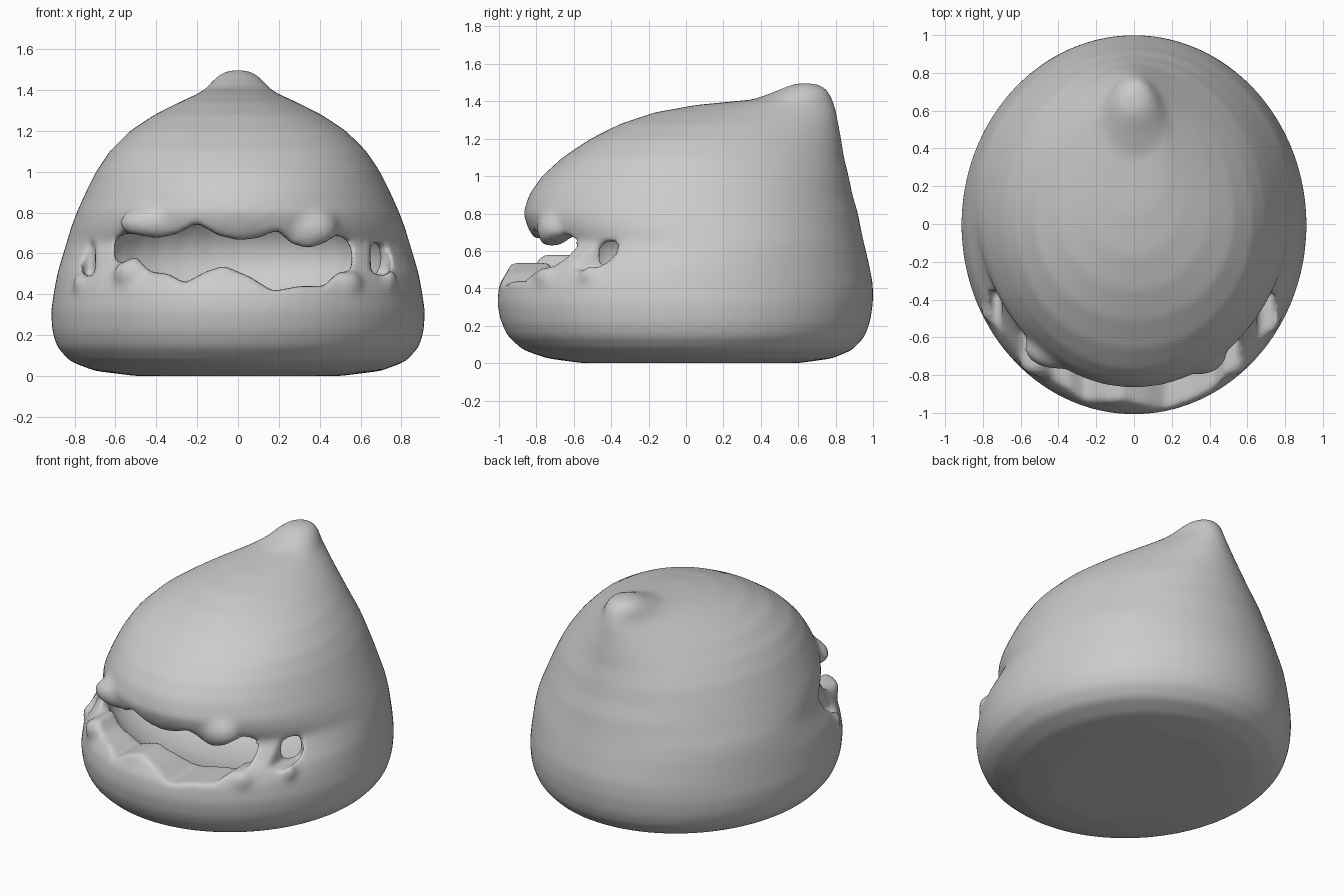
import bpy, bmesh, math
from mathutils import Matrix, Vector

def new_object(name, bm):
    bmesh.ops.recalc_face_normals(bm, faces=bm.faces)
    me = bpy.data.meshes.new(name)
    bm.to_mesh(me)
    bm.free()
    ob = bpy.data.objects.new(name, me)
    bpy.context.collection.objects.link(ob)
    return ob

def ellipsoid(bm, centre, radii):
    m = Matrix.Translation(centre) @ Matrix.Diagonal((*radii, 1))
    bmesh.ops.create_uvsphere(bm, u_segments=32, v_segments=20, radius=1, matrix=m)

def prism(bm, outline, y0, y1):
    rings = [[bm.verts.new((x, y, z)) for x, z in outline] for y in (y0, y1)]
    n = len(outline)
    for i in range(n):
        j = (i + 1) % n
        bm.faces.new((rings[0][i], rings[0][j], rings[1][j], rings[1][i]))
    bm.faces.new(rings[0])
    bm.faces.new(rings[1])

# Body: egg-shaped horizontal slices (height, front y, back y, half width)
slices = [
    (0.0, -0.55, 0.60, 0.50), (0.025, -0.74, 0.78, 0.70), (0.07, -0.87, 0.89, 0.82),
    (0.14, -0.95, 0.955, 0.885), (0.22, -0.99, 0.985, 0.91), (0.32, -1.01, 1.0, 0.915),
    (0.42, -1.0, 1.0, 0.90), (0.50, -0.95, 0.985, 0.885), (0.57, -0.86, 0.97, 0.865),
    (0.65, -0.79, 0.95, 0.84), (0.72, -0.845, 0.935, 0.82), (0.80, -0.87, 0.92, 0.79),
    (0.90, -0.84, 0.89, 0.745), (1.0, -0.77, 0.87, 0.695), (1.1, -0.66, 0.845, 0.625),
    (1.2, -0.51, 0.83, 0.52), (1.28, -0.35, 0.815, 0.40), (1.34, -0.17, 0.805, 0.285),
    (1.38, 0.05, 0.795, 0.20), (1.41, 0.36, 0.785, 0.155), (1.45, 0.47, 0.765, 0.12),
    (1.48, 0.54, 0.735, 0.085), (1.497, 0.59, 0.68, 0.04)]
bm = bmesh.new()
N = 72
rings = []
for z, f, b, w in slices:
    k = 0.22 * max(0, 1 - abs(z - 1.25) / 0.3)
    ring = []
    for i in range(N):
        a = math.tau * i / N
        s, c = math.sin(a), math.cos(a)
        ring.append(bm.verts.new((w * s * (1 - k * c), (f + b) / 2 + (b - f) / 2 * c, z)))
    rings.append(ring)
for lo, hi in zip(rings, rings[1:]):
    for i in range(N):
        j = (i + 1) % N
        bm.faces.new((lo[i], lo[j], hi[j], hi[i]))
bm.faces.new(rings[0])
bm.faces.new(rings[-1])

# Soft lumps along both lips and at the mouth corners
for c, r in [((0.0, -0.74, 0.75), (0.20, 0.11, 0.10)), ((-0.40, -0.66, 0.75), (0.18, 0.11, 0.09)),
             ((0.34, -0.69, 0.72), (0.15, 0.11, 0.11)), ((-0.08, -0.87, 0.47), (0.17, 0.09, 0.09)),
             ((-0.50, -0.72, 0.50), (0.11, 0.09, 0.09)), ((0.50, -0.72, 0.45), (0.11, 0.09, 0.08)),
             ((0.70, -0.51, 0.47), (0.08, 0.07, 0.07)), ((-0.74, -0.46, 0.45), (0.07, 0.07, 0.06))]:
    ellipsoid(bm, c, r)
body = new_object("body", bm)

# Cutters: jagged mouth opening with two corner holes, leaving strands between
bm = bmesh.new()
mouth = [(-0.60, 0.67), (-0.55, 0.70), (-0.48, 0.69), (-0.40, 0.675), (-0.30, 0.695), (-0.20, 0.75),
         (-0.10, 0.69), (0.0, 0.665), (0.10, 0.675), (0.19, 0.715), (0.26, 0.65), (0.34, 0.625),
         (0.42, 0.65), (0.48, 0.69), (0.53, 0.67), (0.555, 0.60), (0.555, 0.51), (0.49, 0.51),
         (0.42, 0.44), (0.30, 0.44), (0.17, 0.415), (0.06, 0.485), (-0.07, 0.54), (-0.16, 0.51),
         (-0.26, 0.455), (-0.34, 0.50), (-0.43, 0.51), (-0.50, 0.585), (-0.60, 0.54)]
prism(bm, mouth, -1.3, -0.45)
prism(bm, [(0.65, 0.50), (0.74, 0.49), (0.745, 0.58), (0.71, 0.65), (0.65, 0.65)], -1.3, -0.35)
prism(bm, [(-0.70, 0.49), (-0.765, 0.48), (-0.755, 0.58), (-0.73, 0.66), (-0.70, 0.66)], -1.3, -0.35)
opening = new_object("mouth_cutter", bm)
bm = bmesh.new()
ellipsoid(bm, (0, -0.25, 0.58), (0.71, 0.49, 0.31))
cavity = new_object("cavity_cutter", bm)

# Fuse the lumps, cut the mouth, then soften everything into one skin
def remesh(size):
    m = body.modifiers.new("remesh", 'REMESH')
    m.mode = 'VOXEL'
    m.voxel_size = size
    m.use_smooth_shade = True

remesh(0.025)
for cutter in (opening, cavity):
    cutter.hide_render = True
    m = body.modifiers.new("cut", 'BOOLEAN')
    m.operation = 'DIFFERENCE'
    m.solver = 'EXACT'
    m.object = cutter
remesh(0.016)
m = body.modifiers.new("soften", 'SMOOTH')
m.factor = 0.5
m.iterations = 9
bpy.context.view_layer.objects.active = body
body.select_set(True)
bpy.ops.object.convert(target='MESH')
for cutter in (opening, cavity):
    bpy.data.objects.remove(cutter)
bpy.ops.object.shade_smooth()
